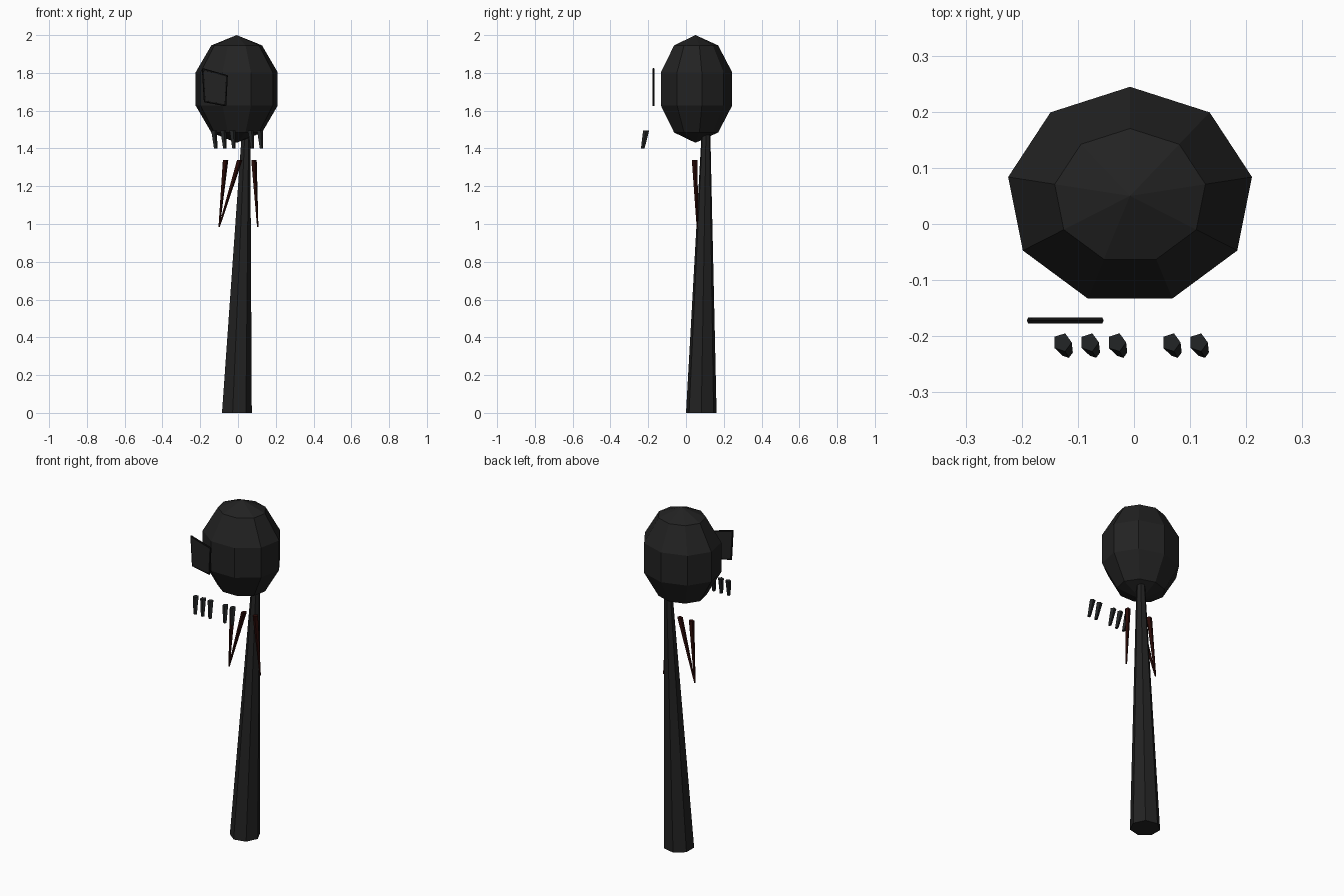
import bpy, bmesh
from math import cos, sin, tau
from mathutils import Vector

cube = bpy.data.objects.get("Cube")
if cube:
    bpy.data.objects.remove(cube, do_unlink=True)


def material(name, r, g, b):
    m = bpy.data.materials.new(name)
    m.use_nodes = True
    m.diffuse_color = (r, g, b, 1)
    m.node_tree.nodes["Principled BSDF"].inputs["Base Color"].default_value = (r, g, b, 1)
    return m


charcoal = material("charcoal", 0.016, 0.016, 0.016)
slate = material("slate", 0.016, 0.018, 0.019)
black = material("black", 0.005, 0.005, 0.005)
dark_red = material("dark red", 0.022, 0.003, 0.002)


def finish(name, bm, mat):
    bmesh.ops.recalc_face_normals(bm, faces=bm.faces)
    mesh = bpy.data.meshes.new(name)
    bm.to_mesh(mesh)
    bm.free()
    mesh.materials.append(mat)
    obj = bpy.data.objects.new(name, mesh)
    bpy.context.collection.objects.link(obj)
    return obj


def leaning_cone(name, sides, bottom, r_bottom, top, r_top, mat):
    """Capped, tapered prism between two level rings."""
    bm = bmesh.new()
    low, high = [
        [bm.verts.new((c[0] + r * cos(tau * i / sides), c[1] + r * sin(tau * i / sides), c[2]))
         for i in range(sides)]
        for c, r in ((bottom, r_bottom), (top, r_top))]
    bm.faces.new(low)
    bm.faces.new(high)
    for i in range(sides):
        j = (i + 1) % sides
        bm.faces.new((low[i], low[j], high[j], high[i]))
    return finish(name, bm, mat)


# Faceted head
bm = bmesh.new()
bmesh.ops.create_uvsphere(bm, u_segments=9, v_segments=5, radius=1)
bmesh.ops.scale(bm, vec=(0.232, 0.2045, 0.285), verts=bm.verts)
bmesh.ops.translate(bm, vec=(-0.007, 0.05, 1.715), verts=bm.verts)
finish("head", bm, charcoal)

# Tapered leaning stem
leaning_cone("stem", 7, (-0.01, 0.081, 0), 0.083, (0.042, 0.106, 1.5), 0.023, charcoal)

# Row of teeth with one missing
for i in (0, 1, 2, 4, 5):
    x = -0.128 + 0.0485 * i
    leaning_cone(f"tooth_{i + 1}", 5, (x + 0.009, -0.229, 1.4), 0.01,
                 (x, -0.211, 1.495), 0.017, slate)

# Hanging strands
for i, (x_top, x_tip) in enumerate(((-0.067, -0.1), (0.008, -0.1), (0.083, 0.104))):
    leaning_cone(f"strand_{i + 1}", 5, (x_tip, 0.06, 0.985), 0.004,
                 (x_top, 0.046, 1.34), 0.016, dark_red)

# Crooked face plate
corners = [(-0.185, 1.819), (-0.06, 1.783), (-0.068, 1.63), (-0.175, 1.65)]
bm = bmesh.new()
face = bm.faces.new([bm.verts.new((x, -0.177, z)) for x, z in corners])
back = bmesh.ops.extrude_face_region(bm, geom=[face], use_keep_orig=True)["geom"]
bmesh.ops.translate(bm, vec=(0, 0.01, 0),
                    verts=[g for g in back if isinstance(g, bmesh.types.BMVert)])
finish("face_plate", bm, charcoal)

# Thin dark rim around the plate
bm = bmesh.new()
for i, (x, z) in enumerate(corners):
    a = Vector((x, -0.172, z))
    nx, nz = corners[(i + 1) % 4]
    span = Vector((nx, -0.172, nz)) - a
    ends = bmesh.ops.create_cone(bm, cap_ends=True, segments=6, radius1=0.006,
                                 radius2=0.006, depth=span.length + 0.006)["verts"]
    bmesh.ops.rotate(bm, verts=ends, matrix=span.to_track_quat("Z", "Y").to_matrix())
    bmesh.ops.translate(bm, verts=ends, vec=a + span / 2)
finish("plate_rim", bm, black)
